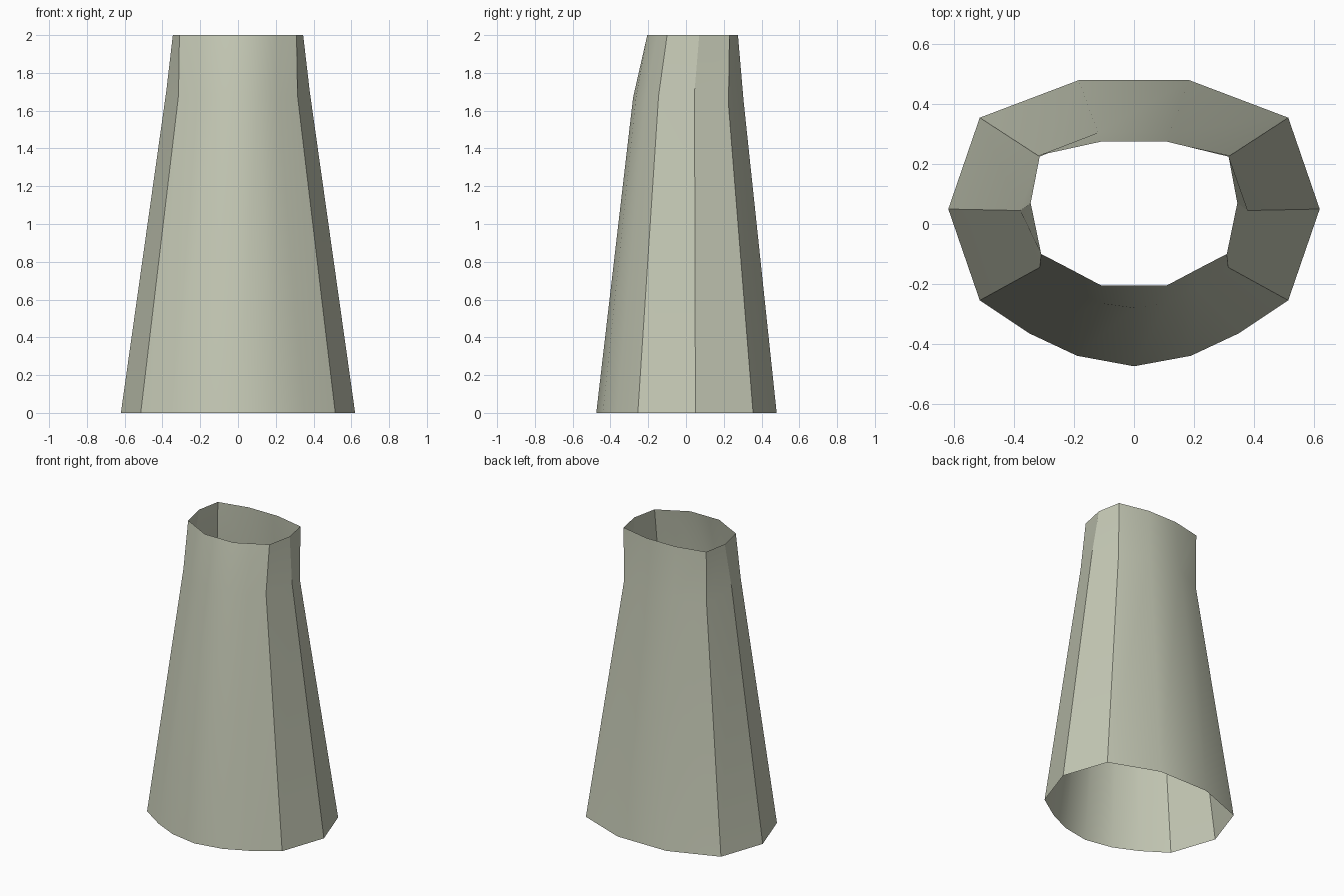
import bpy
import bmesh
from math import radians

cube = bpy.data.objects.get("Cube")
if cube:
    bpy.data.objects.remove(cube, do_unlink=True)

# Half outlines of each ring, from front centre round the left side to the back
BASE = [(0, -.475), (.19, -.44), (.35, -.365), (.515, -.255),
        (.62, .05), (.515, .355), (.185, .48)]
NECK = [(0, -.28), (.11, -.265), (.21, -.215), (.315, -.145),
        (.38, .045), (.315, .225), (.12, .305)]
RIM = [(0, -.205), (.11, -.205), (.21, -.152), (.31, -.1),
       (.345, .07), (.315, .23), (.11, .275)]
NECK_HEIGHTS = [1.67, 1.67, 1.67, 1.68, 1.7, 1.63, 1.65]


def add_ring(bm, outline, heights):
    half = [(x, y, z) for (x, y), z in zip(outline, heights)]
    mirrored = [(-x, y, z) for x, y, z in reversed(half[1:])]
    return [bm.verts.new(p) for p in half + mirrored]


# Open tapering sleeve
bm = bmesh.new()
count = len(BASE)
rings = [add_ring(bm, BASE, [0] * count),
         add_ring(bm, NECK, NECK_HEIGHTS),
         add_ring(bm, RIM, [2] * count)]
for low, high in zip(rings, rings[1:]):
    for i in range(len(low)):
        j = (i + 1) % len(low)
        bm.faces.new((low[i], low[j], high[j], high[i]))
mesh = bpy.data.meshes.new("tapered_sleeve")
bm.to_mesh(mesh)
bm.free()
sleeve = bpy.data.objects.new("tapered_sleeve", mesh)
bpy.context.collection.objects.link(sleeve)

# Pale grey-green material
colour = (.56, .585, .465, 1)
mat = bpy.data.materials.new("pale_grey_green")
mat.use_nodes = True
mat.diffuse_color = colour
mat.node_tree.nodes["Principled BSDF"].inputs["Base Color"].default_value = colour
mesh.materials.append(mat)

# Smooth panels with sharp corner edges
bpy.ops.object.select_all(action='DESELECT')
sleeve.select_set(True)
bpy.context.view_layer.objects.active = sleeve
bpy.ops.object.shade_smooth_by_angle(angle=radians(30))
